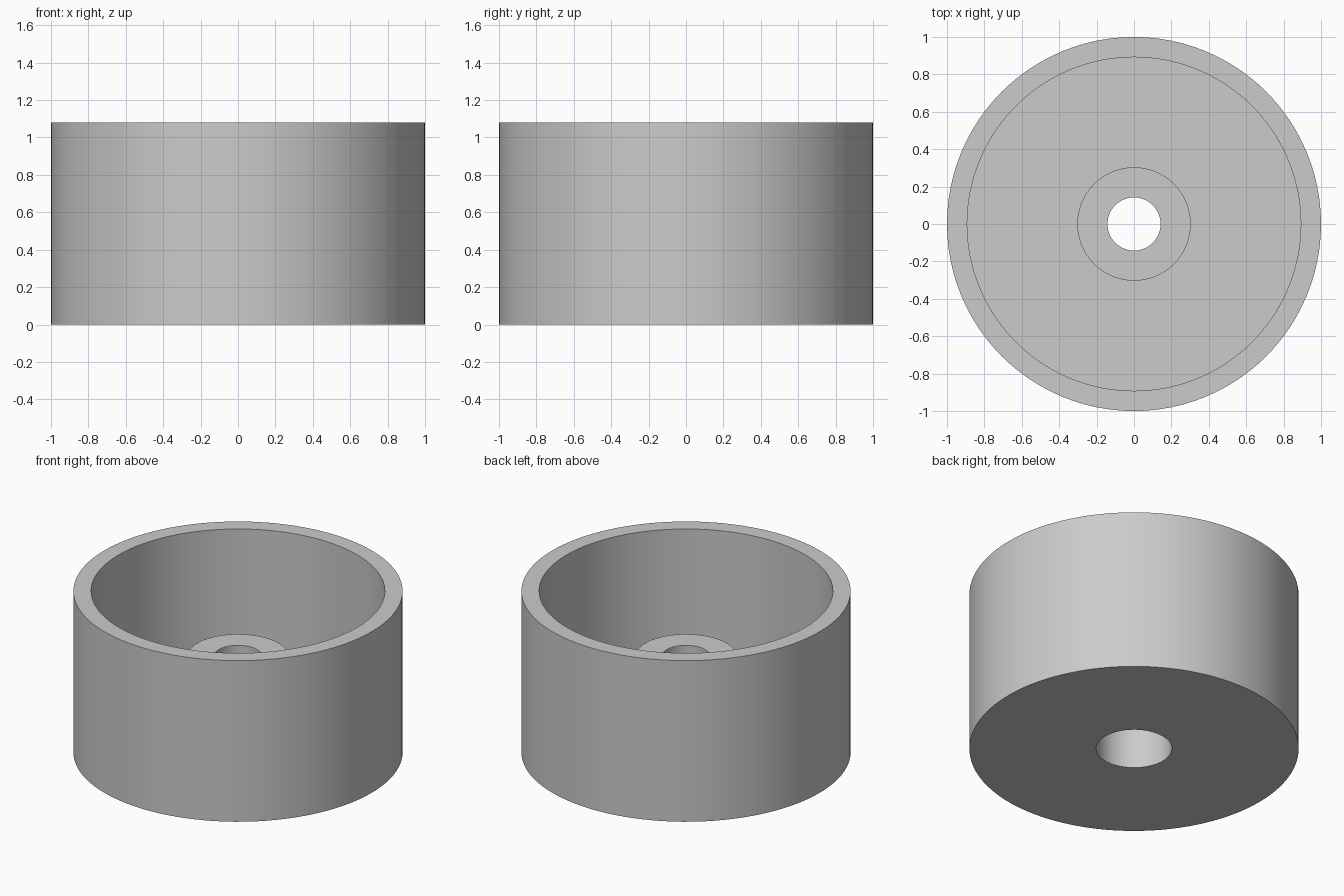
import bpy
import bmesh
import math

cube = bpy.data.objects.get("Cube")
if cube:
    bpy.data.objects.remove(cube, do_unlink=True)

# Dimensions
RADIUS, HEIGHT, WALL = 1.0, 1.08, 0.108
BOSS_RADIUS, BOSS_TOP = 0.303, 0.65
HOLE_RADIUS, BORE_RADIUS = 0.142, 0.23
SEGMENTS = 96

# Material
grey = bpy.data.materials.new("plain grey")
grey.use_nodes = True
colour = (0.6, 0.6, 0.6, 1.0)
grey.diffuse_color = colour
grey.node_tree.nodes["Principled BSDF"].inputs["Base Color"].default_value = colour


def lathe(name, profile, material):
    """Revolve a closed (radius, height) profile around the z axis."""
    bm = bmesh.new()
    verts = [bm.verts.new((r, 0, z)) for r, z in profile]
    edges = [bm.edges.new((v, verts[i - 1])) for i, v in enumerate(verts)]
    bmesh.ops.spin(bm, geom=verts + edges, cent=(0, 0, 0), axis=(0, 0, 1),
                   angle=math.tau, steps=SEGMENTS)
    bmesh.ops.remove_doubles(bm, verts=bm.verts[:], dist=0.0001)
    bmesh.ops.recalc_face_normals(bm, faces=bm.faces[:])
    mesh = bpy.data.meshes.new(name)
    bm.to_mesh(mesh)
    bm.free()
    mesh.materials.append(material)
    obj = bpy.data.objects.new(name, mesh)
    bpy.context.collection.objects.link(obj)
    bpy.ops.object.select_all(action='DESELECT')
    obj.select_set(True)
    bpy.context.view_layer.objects.active = obj
    bpy.ops.object.shade_smooth_by_angle(angle=math.radians(30))
    return obj


# Open cup with a raised centre boss, a screw hole and a recess underneath
lathe("cup_with_boss", [
    (BORE_RADIUS, 0), (RADIUS, 0),
    (RADIUS, HEIGHT), (RADIUS - WALL, HEIGHT),
    (RADIUS - WALL, WALL), (BOSS_RADIUS, WALL),
    (BOSS_RADIUS, BOSS_TOP), (HOLE_RADIUS, BOSS_TOP),
    (HOLE_RADIUS, BOSS_TOP - WALL), (BORE_RADIUS, BOSS_TOP - WALL),
], grey)
